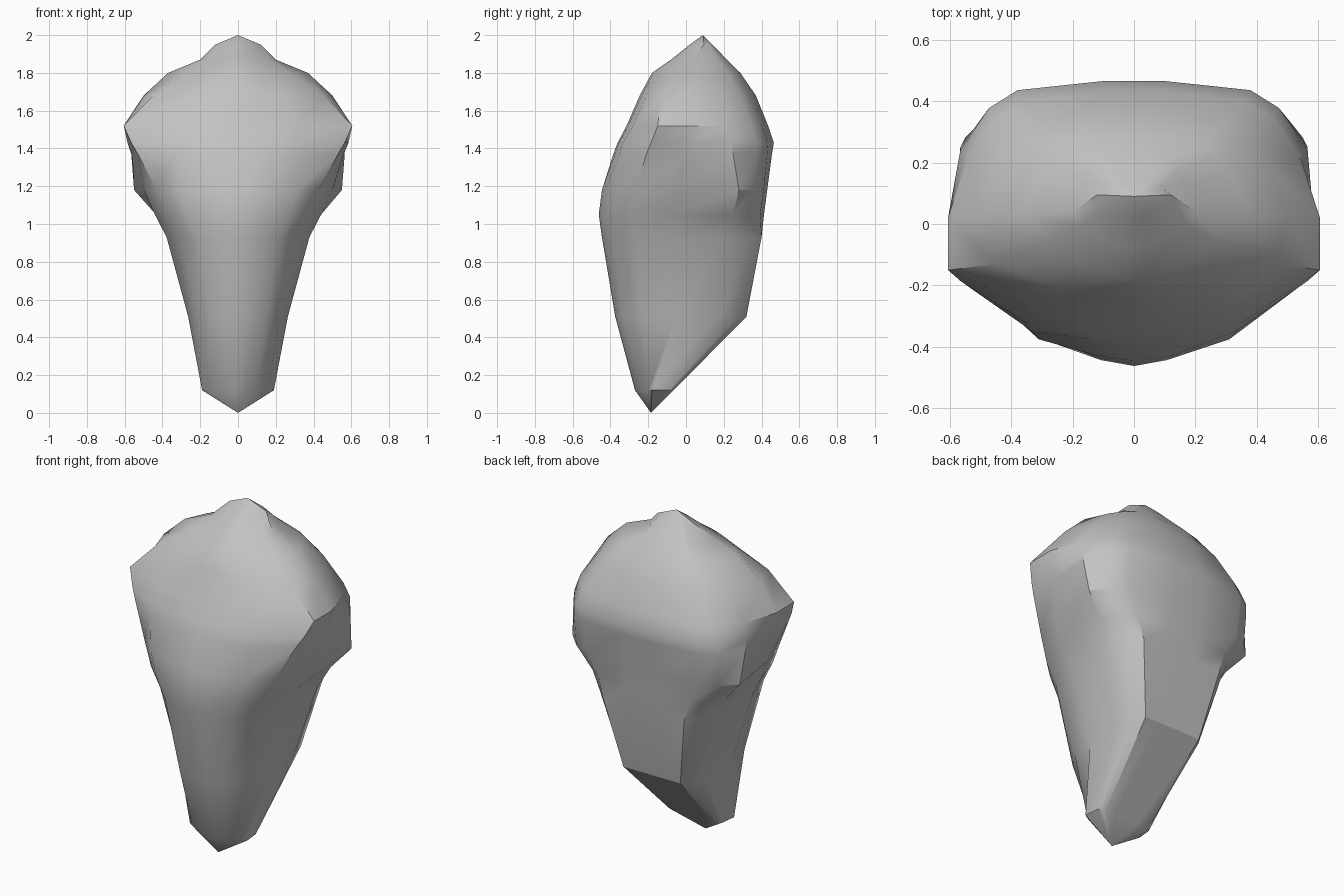
import bpy, bmesh

# Half cross-sections from bottom to top:
# height, front y, four side points (x, y) from front to back, back y, back strip half-width
RINGS = [
    (0.12, -0.27, (0.09, -0.235), (0.16, -0.20), (0.19, -0.18), (0.18, -0.09), -0.065, 0.08),
    (0.51, -0.375, (0.15, -0.335), (0.22, -0.235), (0.264, -0.05), (0.245, 0.18), 0.32, 0.10),
    (0.93, -0.445, (0.21, -0.385), (0.315, -0.28), (0.378, -0.08), (0.378, 0.20), 0.40, 0.10),
    (1.05, -0.462, (0.27, -0.385), (0.37, -0.29), (0.44, -0.08), (0.435, 0.25), 0.413, 0.10),
    (1.18, -0.445, (0.31, -0.375), (0.43, -0.265), (0.50, -0.05), (0.55, 0.28), 0.43, 0.10),
    (1.37, -0.385, (0.33, -0.35), (0.53, -0.21), (0.56, 0.00), (0.565, 0.25), 0.455, 0.10),
    (1.43, -0.362, (0.33, -0.335), (0.565, -0.185), (0.585, 0.01), (0.565, 0.24), 0.465, 0.10),
    (1.52, -0.315, (0.32, -0.28), (0.605, -0.15), (0.605, 0.02), (0.54, 0.22), 0.435, 0.10),
    (1.68, -0.245, (0.24, -0.21), (0.45, -0.13), (0.50, 0.02), (0.43, 0.19), 0.37, 0.10),
    (1.80, -0.18, (0.13, -0.14), (0.28, -0.06), (0.37, 0.03), (0.31, 0.16), 0.288, 0.10),
    (1.87, -0.08, (0.10, -0.05), (0.17, 0.00), (0.20, 0.04), (0.16, 0.14), 0.217, 0.08),
    (1.95, 0.02, (0.06, 0.04), (0.10, 0.07), (0.12, 0.095), (0.09, 0.12), 0.14, 0.05),
]
TIP = (0, -0.185, 0)
PEAK = (0, 0.09, 2.0)


def full_ring(bm, row):
    """Mirror a half section into a closed ring of vertices."""
    z, front, *sides, back, strip = row
    x1, y1 = sides[0]
    x2, y2 = sides[-1]
    # Gently bowed front
    nose = (x1 * 0.4, front + (y1 - front) * 0.25)
    # Back corners: boxy low down, softer towards the top
    bulge = 1.25 if z < 1 else min(1, 1 - (z - 1.4) * 0.8)
    corners = []
    for t, full in ((0.2, 0.62), (0.4, 0.88)):
        rise = t + (full - t) * bulge
        corners.append((x2 + (strip - x2) * t, y2 + (back - y2) * rise))
    half = [nose] + sides + corners + [(strip, back)]
    points = [(0, front)] + half + [(-x, y) for x, y in reversed(half)]
    return [bm.verts.new((x, y, z)) for x, y in points]


# Boulder body, lofted and closed to a point at each end
bm = bmesh.new()
rings = [full_ring(bm, row) for row in RINGS]
count = len(rings[0])
tip, peak = bm.verts.new(TIP), bm.verts.new(PEAK)
for i in range(count):
    j = (i + 1) % count
    bm.faces.new((tip, rings[0][j], rings[0][i]))
    bm.faces.new((peak, rings[-1][i], rings[-1][j]))
    for low, high in zip(rings, rings[1:]):
        bm.faces.new((low[i], low[j], high[j], high[i]))
bmesh.ops.recalc_face_normals(bm, faces=bm.faces)

mesh = bpy.data.meshes.new("boulder")
bm.to_mesh(mesh)
bm.free()
boulder = bpy.data.objects.new("boulder", mesh)
bpy.context.collection.objects.link(boulder)

stone = bpy.data.materials.new("stone grey")
stone.diffuse_color = (0.54, 0.54, 0.54, 1)
mesh.materials.append(stone)

# Smooth shading with the hard breaks kept sharp
bpy.context.view_layer.objects.active = boulder
boulder.select_set(True)
bpy.ops.object.shade_smooth_by_angle(angle=0.55)
